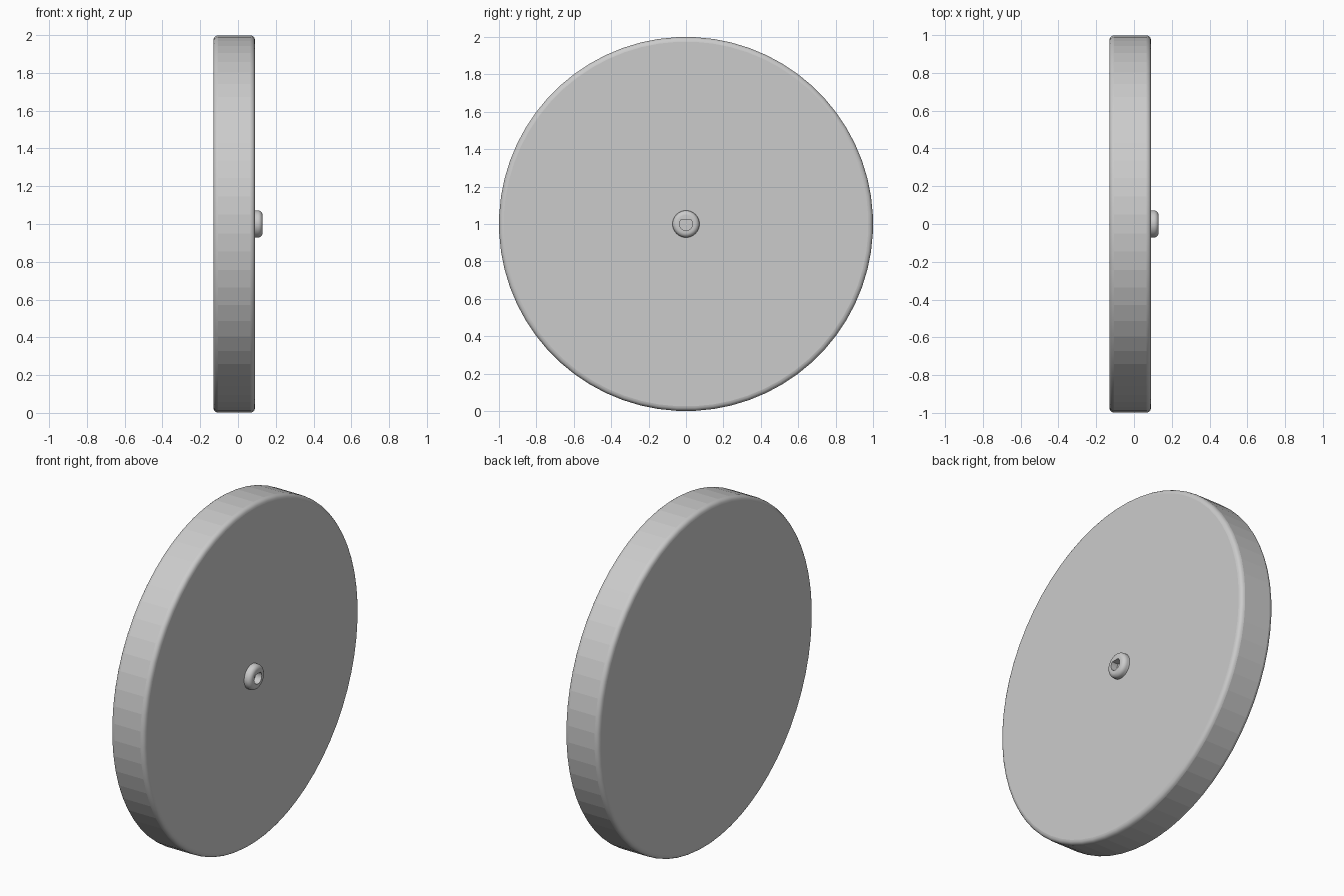
import bpy, bmesh
from math import pi, sin, cos, radians, sqrt, asin

if "Cube" in bpy.data.objects:
    bpy.data.objects.remove(bpy.data.objects["Cube"])

CENTRE_Z = 1.0


def lathe(name, profile, sides, offset=0.0):
    """Spin (x, radius) points around the x axis and cap both ends."""
    bm = bmesh.new()
    rings = []
    for x, r in profile:
        ring = []
        for i in range(sides):
            a = 2 * pi * (i + offset) / sides
            ring.append(bm.verts.new((x, r * cos(a), CENTRE_Z + r * sin(a))))
        rings.append(ring)
    for a, b in zip(rings, rings[1:]):
        for i in range(sides):
            j = (i + 1) % sides
            bm.faces.new((a[i], a[j], b[j], b[i]))
    bm.faces.new(rings[0])
    bm.faces.new(rings[-1])
    bmesh.ops.recalc_face_normals(bm, faces=bm.faces)
    return finish(name, bm)


def finish(name, bm):
    mesh = bpy.data.meshes.new(name)
    bm.to_mesh(mesh)
    bm.free()
    obj = bpy.data.objects.new(name, mesh)
    bpy.context.collection.objects.link(obj)
    return obj


def fillet(x, r, size, start, steps):
    """Quarter-round (x, radius) points around a corner centre."""
    return [(x + size * cos(start - pi / 2 * k / steps),
             r + size * sin(start - pi / 2 * k / steps)) for k in range(steps + 1)]


# Wheel disc with rounded rims
b = 0.025
disc = lathe("wheel_disc",
             fillet(-0.13 + b, 1 - b, b, pi, 4) + fillet(0.09 - b, 1 - b, b, pi / 2, 4),
             64, 0.5)
for p in disc.data.polygons:
    p.use_smooth = abs(p.normal.x) > 0.12 and len(p.vertices) == 4

# Hub boss with a rounded outer lip
boss = lathe("hub_boss", [(0.07, 0.072)] + fillet(0.105, 0.047, 0.025, pi / 2, 6), 40)

# D-shaped shaft socket cut into the boss
bm = bmesh.new()
radius, flat = 0.035, 0.025
start = pi - asin(flat / radius)
span = pi + 2 * asin(flat / radius)
loop = []
for i in range(25):
    a = start + span * i / 24
    loop.append(bm.verts.new((0.085, radius * cos(a), CENTRE_Z + radius * sin(a))))
face = bm.faces.new(loop)
out = bmesh.ops.extrude_face_region(bm, geom=[face])
bmesh.ops.translate(bm, vec=(0.1, 0, 0),
                    verts=[v for v in out["geom"] if isinstance(v, bmesh.types.BMVert)])
bmesh.ops.recalc_face_normals(bm, faces=bm.faces)
cutter = finish("socket_cutter", bm)
cutter.hide_render = True
cutter.hide_set(True)

cut = boss.modifiers.new("socket", "BOOLEAN")
cut.operation = "DIFFERENCE"
cut.solver = "EXACT"
cut.object = cutter

bpy.ops.object.select_all(action="DESELECT")
boss.select_set(True)
bpy.context.view_layer.objects.active = boss
bpy.ops.object.modifier_apply(modifier="socket")
bpy.ops.object.shade_smooth_by_angle(angle=radians(30))
bpy.data.objects.remove(cutter)
